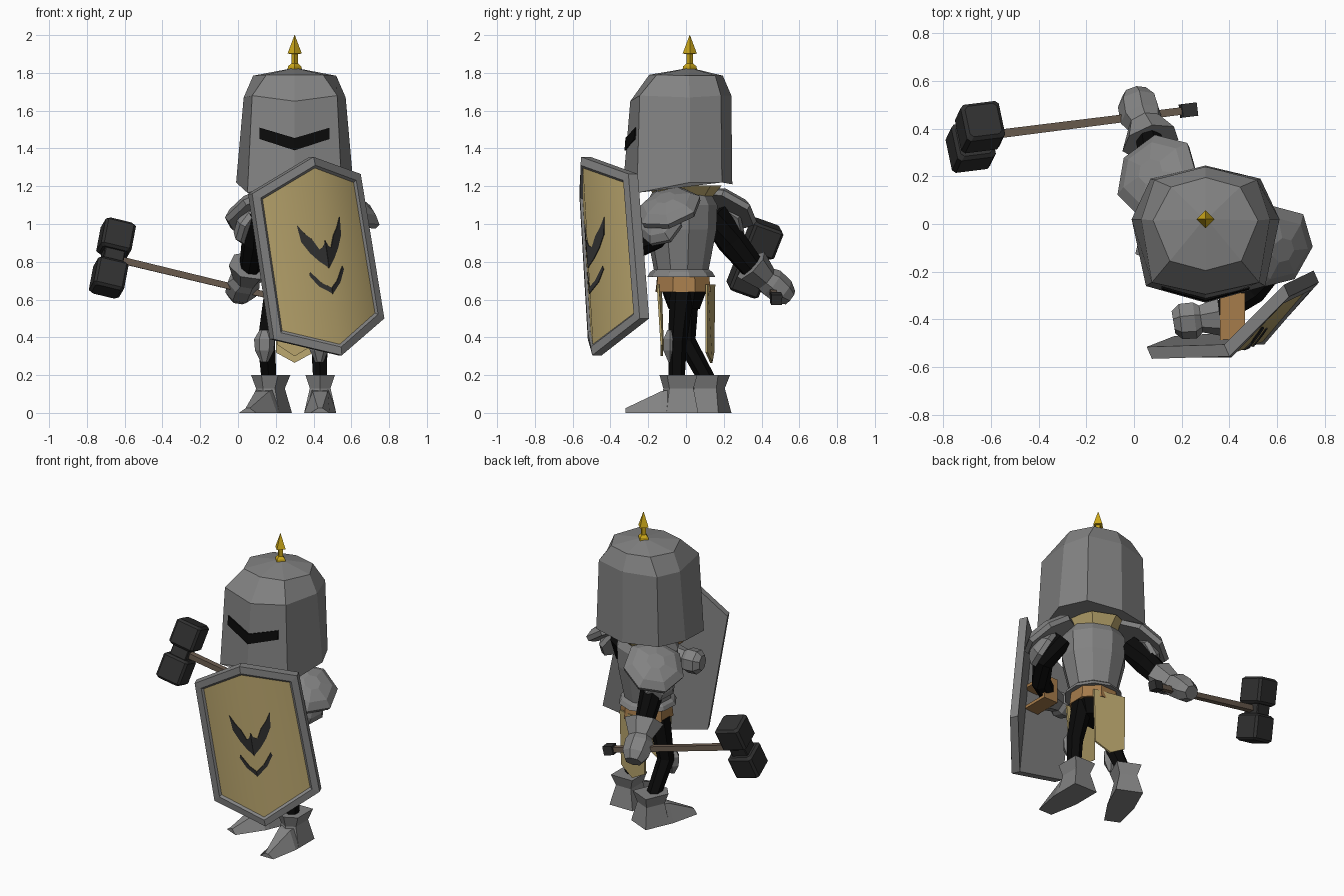
import bpy, bmesh, math
from mathutils import Vector as V, Matrix

if "Cube" in bpy.data.objects:
    bpy.data.objects.remove(bpy.data.objects["Cube"])


def mat(name, r, g, b):
    m = bpy.data.materials.new(name)
    m.diffuse_color = (r, g, b, 1)
    m.use_nodes = True
    m.node_tree.nodes["Principled BSDF"].inputs["Base Color"].default_value = m.diffuse_color
    return m


STEEL = mat("steel", .225, .225, .225)
BLACK = mat("black_cloth", .003, .003, .003)
IRON = mat("hammer_iron", .03, .03, .03)
WOOD = mat("wood", .15, .11, .08)
GOLD = mat("gold", .62, .40, .01)
CLOTH = mat("tan_cloth", .49, .38, .155)
LEATHER = mat("leather", .38, .20, .07)


def finish(name, bm, *mats):
    bmesh.ops.recalc_face_normals(bm, faces=bm.faces[:])
    me = bpy.data.meshes.new(name)
    bm.to_mesh(me)
    bm.free()
    for m in mats:
        me.materials.append(m)
    ob = bpy.data.objects.new(name, me)
    bpy.context.collection.objects.link(ob)
    return ob


def loft(name, rings, m):
    """Skin a list of equal-length rings and cap both ends."""
    bm = bmesh.new()
    rs = [[bm.verts.new(p) for p in r] for r in rings]
    n = len(rs[0])
    for a, b in zip(rs, rs[1:]):
        for i in range(n):
            bm.faces.new((a[i], a[(i + 1) % n], b[(i + 1) % n], b[i]))
    bm.faces.new(rs[0])
    bm.faces.new(rs[-1])
    return finish(name, bm, m)


def tube(name, path, m, n=8):
    """path: (point, rx, ry); rings stand square to the path."""
    pts = [V(p[0]) for p in path]
    rings = []
    for i, (p, rx, ry) in enumerate(path):
        d = (pts[min(i + 1, len(pts) - 1)] - pts[max(i - 1, 0)]).normalized()
        u = d.cross(V((0, 1, 0)) if abs(d.z) > .8 else V((0, 0, 1))).normalized()
        w = u.cross(d)
        rings.append([pts[i] + u * rx * math.cos(a) + w * ry * math.sin(a)
                      for a in [(k + .5) * math.tau / n for k in range(n)]])
    return loft(name, rings, m)


def stack(name, c, levels, m, n=8, turn=0.0):
    """Vertical lathe-like stack of (z, rx, ry) rings around c, turned about z."""
    R = Matrix.Rotation(turn, 3, 'Z')
    return loft(name, [[V((c[0], c[1], z)) + R @ V((rx * math.cos(k * math.tau / n),
                ry * math.sin(k * math.tau / n), 0)) for k in range(n)]
                for z, rx, ry in levels], m)


def plate(name, pts, back, m):
    return loft(name, [[V(p) for p in pts], [V(p) + V(back) for p in pts]], m)


# Helmet: mirrored half rings from back centre to front centre
def helm_ring(half):
    r = [V((.3 - x, y, z)) for x, y, z in half]
    return r + [V((.3 + x, y, z)) for x, y, z in half[-2:0:-1]]


loft("helmet", [helm_ring(h) for h in (
    [(0, .245, 1.21), (.23, .19, 1.22), (.31, .02, 1.22), (.25, -.26, 1.165), (0, -.33, 1.24)],
    [(0, .24, 1.68), (.215, .185, 1.68), (.27, .02, 1.67), (.225, -.245, 1.68), (0, -.295, 1.65)],
    [(0, .195, 1.785), (.145, .155, 1.785), (.22, .015, 1.785), (.15, -.155, 1.79), (0, -.195, 1.79)],
    [(0, .03, 1.825), (.01, .025, 1.825), (.01, .02, 1.825), (.01, .015, 1.825), (0, .01, 1.825)])], STEEL)

# Visor slit: one thin plate on each front face
for s, side in ((-1, "left"), (1, "right")):
    pts = [(.3 + s * x, -.321 + .25 * x + .075 * (z - 1.45), z)
           for x, z in ((0, 1.39), (.185, 1.45), (.185, 1.51), (0, 1.455))]
    plate("visor_slit_" + side, pts, (0, .009, 0), BLACK)

# Finial on top of the helmet
stack("helmet_spike", (.3, .02), [(1.81, .04, .04), (1.835, .035, .035), (1.85, .018, .018),
      (1.90, .018, .018), (1.902, .038, .038), (2.0, .001, .001)], GOLD, 4)

# Body
TURN = math.radians(-22)
stack("neck_cloth", (.3, -.01), [(1.12, .13, .13), (1.205, .2, .2)], CLOTH)
stack("breastplate", (.3, -.025), [(.72, .18, .18), (.745, .17, .165), (.76, .15, .145), (.97, .2, .185),
      (1.1, .205, .19), (1.19, .15, .14)], STEEL, 10, TURN)
stack("belt", (.3, -.015), [(.64, .165, .155), (.73, .155, .145)], LEATHER, 8, .4)
stack("hips", (.3, -.01), [(.55, .11, .08), (.65, .15, .12)], BLACK, 8, .4)
plate("front_cloth", [(.2, -.14, .68), (.41, -.155, .68), (.4, -.135, .36), (.3, -.135, .3), (.21, -.13, .36)],
      (0, .012, 0), CLOTH)
plate("back_cloth", [(.2, .155, .68), (.41, .115, .68), (.4, .115, .32), (.3, .14, .265), (.2, .15, .32)],
      (0, -.012, 0), CLOTH)

# Legs, knees and boots
tube("left_leg", [((.39, -.02, .64), .065, .065), ((.43, -.045, .38), .05, .05), ((.435, -.05, .16), .042, .042)], BLACK, 6)
tube("right_leg", [((.2, 0, .64), .07, .07), ((.15, .0, .38), .052, .052), ((.165, .12, .16), .045, .045)], BLACK, 6)
for name, x, y in (("left_knee", .43, -.085), ("right_knee", .14, -.05)):
    stack(name, (x, y), [(.27, .02, .01), (.33, .05, .04), (.39, .055, .04), (.44, .025, .015)], STEEL, 6)


def boot(name, x, y, angle):
    M = Matrix.Translation((x, y, 0)) @ Matrix.Rotation(angle, 4, 'Z')

    def rect(z, a, b):
        return [M @ V(p) for p in ((-a, b, z), (a, b, z), (a, -b * .6, z), (0, -b, z), (-a, -b * .6, z))]
    loft(name + "_ankle", [rect(0, .085, .105), rect(.13, .055, .08), rect(.2, .078, .1)], STEEL)
    loft(name + "_toe", [[M @ V((sx * w, yy, z)) for sx, w, z in
         ((-1, a, 0), (-1, b, h), (1, b, h), (1, a, 0))]
         for yy, a, b, h in ((0, .085, .05, .13), (-.09, .085, .04, .115), (-.28, .05, .012, .025))], STEEL)


boot("left_boot", .435, -.04, 0)
boot("right_boot", .165, .11, math.radians(-24))


# Shoulder plates: two flattened domes on each side
def dome(name, c, n, r, h):
    c, n = V(c), V(n).normalized()
    tube(name, [(c - n * .03, r * .96, r * .96), (c, r, r), (c + n * h * .6, r * .75, r * .75),
                (c + n * h, r * .3, r * .3)], STEEL, 7)


dome("right_shoulder_plate", (.095, .20, 1.09), (-.45, .35, .85), .19, .06)
dome("right_upper_arm_plate", (.06, .20, 1.0), (-.8, .35, .5), .12, .06)
dome("left_shoulder_plate", (.595, -.095, 1.09), (.5, -.25, .83), .18, .06)
dome("left_upper_arm_plate", (.61, -.14, 1.0), (.8, -.35, .5), .125, .06)

# Right arm and gauntlet holding the hammer
tube("right_arm", [((.13, .14, 1.06), .08, .085), ((.09, .24, .91), .07, .08), ((.06, .37, .75), .055, .065)], BLACK)
tube("right_gauntlet", [((.07, .345, .78), .125, .10), ((.045, .42, .71), .075, .07), ((.03, .45, .69), .09, .08),
                        ((.015, .51, .64), .085, .075), ((.005, .55, .61), .055, .045)], STEEL, 7)

# Hammer: shaft, end cap, narrow core and two blocks along the head axis
A, B = V((.25, .48, .6)), V((-.665, .365, .82))
s = (B - A).normalized()
h = V((.05, .10, .25))
h = (h - s * h.dot(s)).normalized()
tube("hammer_shaft", [(A, .022, .022), (B, .026, .026)], WOOD, 4)
tube("hammer_end_cap", [(A - s * .01, .04, .04), (A + s * .055, .04, .04)], IRON, 4)


def head_block(name, t0, t1, w, bev):
    t = s.cross(h)
    rings = []
    for d, k in ((t0, w - bev), (t0 + bev, w), (t1 - bev, w), (t1, w - bev)):
        oct8 = [(k, k - bev), (k - bev, k), (bev - k, k), (-k, k - bev)]
        oct8 += [(-a, -b) for a, b in oct8]
        rings.append([B + h * d + s * a + t * b for a, b in oct8])
    loft(name, rings, IRON)


head_block("hammer_core", -.06, .06, .055, .005)
head_block("hammer_face_top", .03, .195, .083, .014)
head_block("hammer_face_bottom", -.195, -.03, .083, .014)

# Left arm, gauntlet and strap behind the shield
tube("left_arm", [((.52, -.07, 1.07), .075, .075), ((.58, -.17, .92), .065, .065), ((.50, -.28, .87), .06, .06),
                  ((.34, -.385, .86), .05, .05)], BLACK)
tube("left_gauntlet", [((.36, -.385, .86), .085, .085), ((.28, -.395, .86), .06, .065), ((.255, -.40, .86), .08, .08),
                       ((.195, -.405, .86), .078, .078), ((.165, -.41, .86), .05, .05)], STEEL, 7)
for name, y0, y1, z0, z1 in (("strap_back", -.31, -.29, .78, .94), ("strap_top", -.5, -.30, .92, .94),
                             ("strap_bottom", -.5, -.30, .78, .80)):
    plate(name, [(.36, y0, z0), (.36, y1, z0), (.36, y1, z1), (.36, y0, z1)], (.105, 0, 0), LEATHER)

# Shield: two flat halves meeting at a ridge, with a recessed tan panel
T, UL, LL = V((.40, -.555, 1.355)), V((.075, -.565, 1.16)), V((.19, -.52, .39))
BT, LR, UR = V((.55, -.496, .305)), V((.775, -.245, .50)), V((.65, -.305, 1.265))
RECESS = V((-.006, .014, 0))
shape = [T, UL, LL, BT, LR, UR]
bm = bmesh.new()
f = [bm.verts.new(p) for p in shape]
b = [bm.verts.new(p + V((-.022, .05, 0))) for p in shape]
front = [bm.faces.new((f[0], f[1], f[2], f[3])), bm.faces.new((f[0], f[3], f[4], f[5]))]
bm.faces.new((b[0], b[3], b[2], b[1]))
bm.faces.new((b[0], b[5], b[4], b[3]))
for i in range(6):
    j = (i + 1) % 6
    bm.faces.new((f[i], b[i], b[j], f[j]))
bmesh.ops.recalc_face_normals(bm, faces=bm.faces[:])
for width in (.042, .014):
    bmesh.ops.inset_region(bm, faces=front, thickness=width, depth=0, use_even_offset=True, use_boundary=True)
# put the panel corners exactly on the recessed plane of each half
bmesh.ops.translate(bm, vec=RECESS, verts=list({v for face in front for v in face.verts}))
for face in front:
    face.material_index = 1
    face.smooth = True
panel = [[v.co.copy() for v in face.verts] for face in front]
finish("shield", bm, STEEL, CLOTH)

# Plain painted wing shapes and chevron on the panel, as thin plates
wing = [(0, .42), (.05, .45), (.11, .46), (.20, .40), (.30, .36), (.40, .30), (.37, .40), (.26, .47), (.14, .52), (0, .56)]
chevron = [(0, .66), (.14, .635), (.30, .57), (.32, .59), (.2, .65), (0, .69)]
for side, E0, E1, ring in (("left", UL, LL, panel[0]), ("right", UR, LR, panel[1])):
    nrm = (ring[1] - ring[0]).cross(ring[2] - ring[0]).normalized()
    nrm = nrm if nrm.y < 0 else -nrm
    for name, poly in (("wing_mark_", wing), ("chevron_mark_", chevron)):
        pts = [T.lerp(BT, v).lerp(E0.lerp(E1, v), u) for u, v in poly]
        # drop each point onto the panel plane, then lift it clear of the surface
        pts = [p - nrm * (p - ring[0]).dot(nrm) + nrm * .005 for p in pts]
        plate(name + side, pts, -nrm * .008, IRON)
